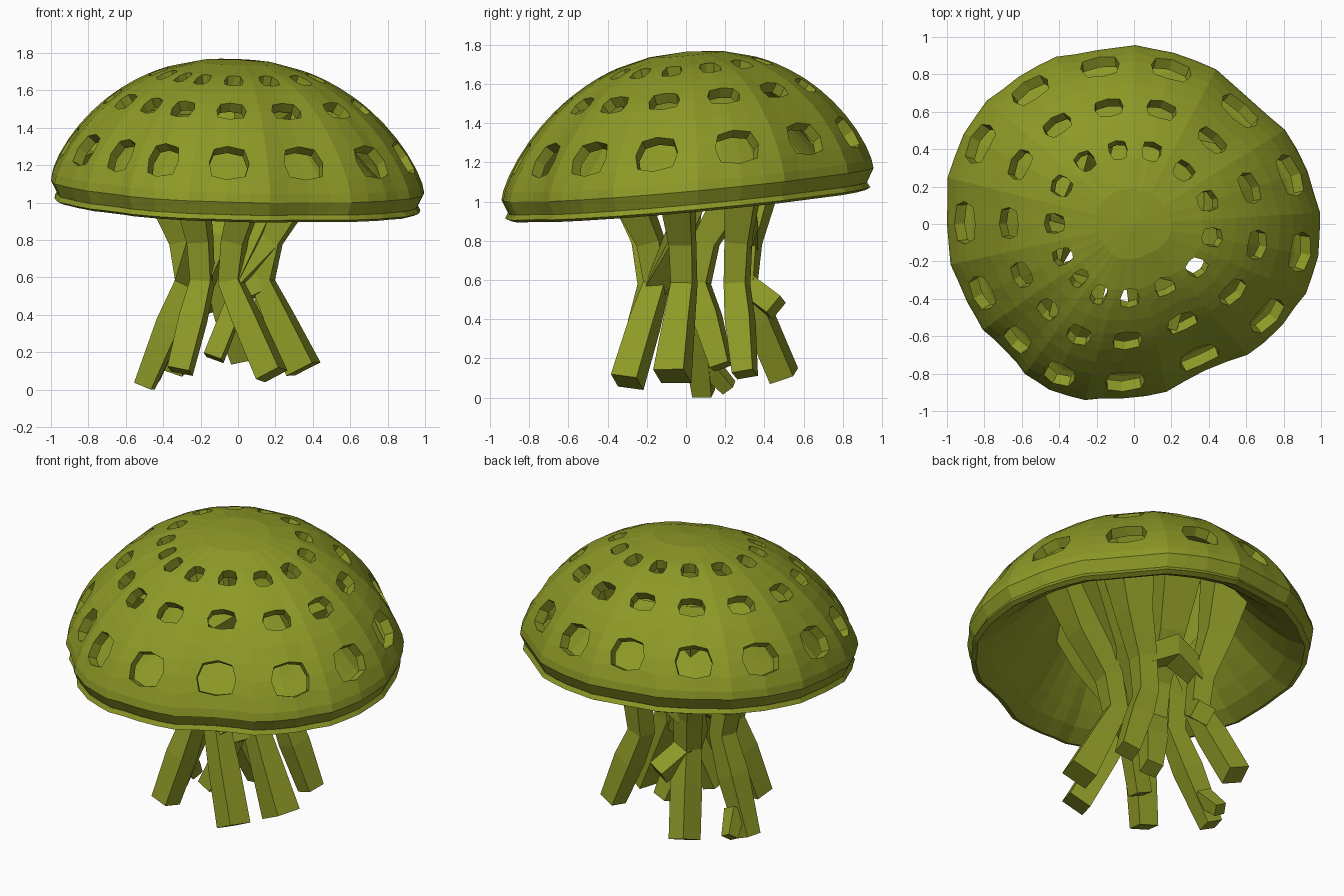
import bpy, bmesh
from math import radians, cos, sin
from mathutils import Vector

if "Cube" in bpy.data.objects:
    bpy.data.objects.remove(bpy.data.objects["Cube"])

mat = bpy.data.materials.new("olive")
mat.diffuse_color = (0.27, 0.32, 0.02, 1)
mat.use_nodes = True
mat.node_tree.nodes["Principled BSDF"].inputs["Base Color"].default_value = mat.diffuse_color

# Cap plan: direction of each spoke of holes (degrees) and rim radius there
SPOKES = [(-155, .985), (-135, .965), (-117, .995), (-94, .935), (-64, .87), (-34, .96),
          (-10, 1), (17, .97), (47, .91), (77, .94), (102, .95), (128, 1), (152, 1.03), (180, 1)]


def columns():
    """Four columns per spoke: gap, hole left, hole centre, hole right."""
    out = []
    for i, (a, r) in enumerate(SPOKES):
        pa, pr = SPOKES[i - 1]
        na, nr = SPOKES[(i + 1) % len(SPOKES)]
        back, fwd = (a - pa) % 360, (na - a) % 360
        out += [(a - back / 2, (r + pr) / 2 * 1.012), (a - back * .27, r + (pr - r) * .2),
                (a, r), (a + fwd * .27, r + (nr - r) * .2)]
    return out


COLS = columns()
N = len(COLS)


def cap_point(col, frac, z):
    """Point on the cap; the whole cap leans a little to the front right."""
    a, r = COLS[col]
    x, y = r * frac * cos(radians(a)), r * frac * sin(radians(a))
    return Vector((x, y, z + .09 * y - .035 * x))


def make_object(name, bm, thickness=0):
    bmesh.ops.recalc_face_normals(bm, faces=bm.faces)
    mesh = bpy.data.meshes.new(name)
    bm.to_mesh(mesh)
    bm.free()
    mesh.materials.append(mat)
    ob = bpy.data.objects.new(name, mesh)
    bpy.context.collection.objects.link(ob)
    if thickness:
        mod = ob.modifiers.new("thickness", 'SOLIDIFY')
        mod.thickness = thickness
        mod.offset = -1


def cap_surface(name, profile, thickness, hole_rows=(), apex=None):
    bm = bmesh.new()
    rows = [[bm.verts.new(cap_point(c, f, z)) for c in range(N)] for f, z in profile]
    # round the corners of each hole
    for h in hole_rows:
        for s in range(0, N, 4):
            for r in (h, h + 2):
                for c in (s + 1, s + 3):
                    rows[r][c].co = rows[r][c].co.lerp(rows[h + 1][s + 2].co, .2)
    for r in range(len(rows) - 1):
        for c in range(N):
            if c % 4 in (1, 2) and any(h <= r < h + 2 for h in hole_rows):
                continue
            d = (c + 1) % N
            bm.faces.new((rows[r][c], rows[r][d], rows[r + 1][d], rows[r + 1][c]))
    if apex:
        top = bm.verts.new((0, 0, apex))
        for c in range(N):
            bm.faces.new((rows[-1][c], rows[-1][(c + 1) % N], top))
    make_object(name, bm, thickness)


# Perforated dome: turned-in rim, then a superellipse with three rings of holes
RINGS = (.99, .96, .91, .85, .785, .72, .67, .62, .55, .48, .425, .37, .2)
dome = [(.965, 1.015), (1, 1.085)] + [(f, 1.09 + .675 * (1 - f ** 2.2) ** .73) for f in RINGS]
cap_surface("cap", dome, .06, hole_rows=(3, 7, 11), apex=1.765)

# Smooth concave underside, open around the stems
under = [(.966, 1.015)] + [(.95 - .08 * k, 1.006 + .47 * (k / 6) ** 1.3) for k in range(7)]
cap_surface("cap_underside", under, .03)


def stem(name, points, widths):
    """Square-section stem along points with a half width at each."""
    bm = bmesh.new()
    rings = []
    for i, (p, w) in enumerate(zip(points, widths)):
        t = (points[min(i + 1, len(points) - 1)] - points[max(i - 1, 0)]).normalized()
        side = t.cross(Vector((.25, 1, .1))).normalized()
        up = side.cross(t)
        ring = []
        for a, b in ((-1, -1), (1, -1), (1, 1), (-1, 1)):
            v = p + (side * a + up * b) * w
            v.z = max(v.z, 0)
            ring.append(bm.verts.new(v))
        rings.append(ring)
    for q, r in zip(rings, rings[1:]):
        for k in range(4):
            bm.faces.new((q[k], q[(k + 1) % 4], r[(k + 1) % 4], r[k]))
    bm.faces.new(rings[0])
    bm.faces.new(rings[-1])
    make_object(name, bm)


# Stems: foot, foot half width, waist position, position of the flared top in the cap
STEMS = {
    "left": ((-.5, .09, .02), .05, (-.27, .02), (-.5, -.1)),
    "back_left": ((-.34, .5, .11), .065, (-.22, .3), (-.36, .43)),
    "front_left": ((-.31, -.28, .1), .06, (-.19, -.18), (-.3, -.4)),
    "front_right": ((.18, -.3, .08), .07, (-.04, -.15), (.14, -.42)),
    "right": ((.35, -.07, .11), .08, (.13, -.01), (.48, -.08)),
    "back_right": ((.3, .3, .12), .055, (.13, .26), (.34, .32)),
    "back": ((.02, .18, .16), .05, (-.1, .06), (.02, .42)),
}
waists, necks = {}, {}
for label, (foot, w, waist, top) in STEMS.items():
    foot, waist, top = Vector(foot), Vector((*waist, .58)), Vector((*top, 1.5))
    knee = foot.lerp(waist, .6)
    neck, flare = waist.lerp(top, .12), waist.lerp(top, .55)
    neck.z, flare.z = .8, 1.06
    stem(label + "_stem", [foot, knee, waist, neck, flare, top],
         (w, .065, .056, .06, .08, .13))
    waists[label], necks[label] = waist, neck

# Cross links between neighbouring stems
for a, b in (("left", "front_left"), ("front_left", "back"), ("front_right", "right")):
    stem(a + "_link", [waists[a], necks[b]], (.055, .055))
stem("back_link", [necks["back_left"], (necks["back_left"] + necks["back_right"]) / 2
                   + Vector((0, 0, .12)), necks["back_right"]], (.055, .07, .055))

# Small forks and stubs: start on a stem, end in the open
stem("left_foot_fork", [Vector((-.42, .11, .17)), Vector((-.46, .22, .05))], (.045, .035))
stem("back_stub", [waists["back_left"], Vector((-.13, .46, .46))], (.055, .055))
stem("inner_foot", [waists["right"], Vector((0, -.04, .5)), Vector((-.13, -.1, .17))],
     (.05, .05, .05))
stem("left_branch", [necks["left"], Vector((-.17, .0, 1)), Vector((-.44, .2, 1.5))],
     (.05, .07, .1))
stem("center_branch", [waists["front_right"], Vector((.14, .03, 1)), Vector((.46, .14, 1.5))],
     (.05, .07, .1))
